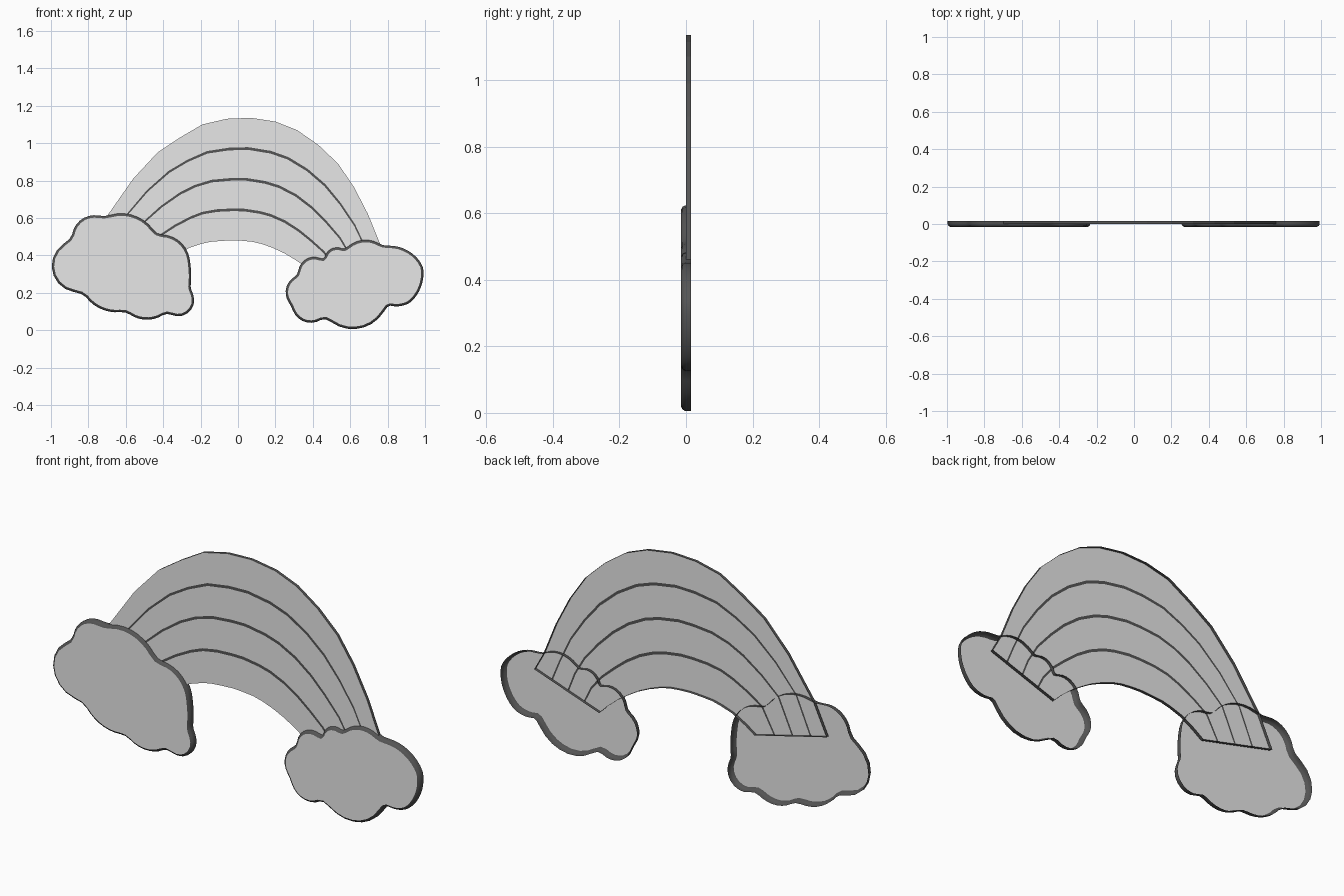
import bpy, bmesh, math
from mathutils import Vector

if "Cube" in bpy.data.objects:
    bpy.data.objects.remove(bpy.data.objects["Cube"])

BACK = 0.015      # open back plane of every shell


def material(name, v):
    m = bpy.data.materials.new(name)
    m.diffuse_color = (v, v, v, 1)
    m.use_nodes = True
    m.node_tree.nodes["Principled BSDF"].inputs["Base Color"].default_value = m.diffuse_color
    return m


MATS = [material("light_grey", 0.8), material("dark_grey", 0.09)]


def finish(name, bm):
    me = bpy.data.meshes.new(name)
    bm.to_mesh(me)
    bm.free()
    for m in MATS:
        me.materials.append(m)
    ob = bpy.data.objects.new(name, me)
    bpy.context.collection.objects.link(ob)


def wall(bm, a, b, smooth):
    """Dark wall between two closed rings (clockwise seen from the front)."""
    n = len(a)
    for i in range(n):
        j = (i + 1) % n
        f = bm.faces.new((a[i], b[i], b[j], a[j]))
        f.material_index = 1
        f.smooth = smooth


def lobed_outline(lobes, steps=9):
    """Circular arcs between notch points; each lobe is (x, z, bulge)."""
    pts = []
    for k, (x, z, h) in enumerate(lobes):
        p = Vector((x, z))
        q = Vector(lobes[(k + 1) % len(lobes)][:2])
        d = q - p
        out = Vector((-d.y, d.x)).normalized()
        c = d.length / 2
        r = (c * c + h * h) / (2 * h)
        half = 2 * math.atan2(h, c)
        centre = (p + q) / 2 + out * (h - r)
        for s in range(steps):
            ang = half * (2 * s / steps - 1)
            pts.append(centre + out * r * math.cos(ang)
                       + d.normalized() * r * math.sin(ang))
    n = len(pts)   # soften the notches slightly
    return [(pts[i - 1] + pts[i] * 2 + pts[(i + 1) % n]) / 4 for i in range(n)]


def cloud(name, lobes):
    pts = lobed_outline(lobes)
    n = len(pts)
    normals = []
    for i in range(n):
        d = pts[(i + 1) % n] - pts[i - 1]
        normals.append(Vector((-d.y, d.x)).normalized())
    bm = bmesh.new()
    rings = []
    # straight wall, then a rounded front rim
    for inset, y in ((0, BACK), (0, -0.003), (0.004, -0.010), (0.013, -0.015)):
        ring = []
        for p, nn in zip(pts, normals):
            q = p - nn * inset
            ring.append(bm.verts.new((q.x, y, q.y)))
        rings.append(ring)
    for a, b in zip(rings, rings[1:]):
        wall(bm, a, b, True)
    bm.faces.new(rings[-1][::-1])   # light front plate
    finish(name, bm)


cloud("left_cloud", [
    (-.83, .20, .14), (-.89, .485, .06), (-.715, .605, .06), (-.435, .51, .055),
    (-.255, .355, .005), (-.255, .22, .085), (-.38, .095, .043), (-.60, .10, .042)])
cloud("right_cloud", [
    (.32, .295, .053), (.46, .375, .037), (.57, .43, .043), (.775, .45, .04),
    (.99, .34, .025), (.925, .15, .015), (.80, .135, .098), (.465, .07, .06),
    (.285, .13, .048)])

# Rainbow: stations along the arch as outer, middle and inner (x, z)
ARCH = [
    (-.77, .46, -.575, .4125, -.38, .365), (-.70, .61, -.50, .58, -.33, .40),
    (-.56, .81, -.41, .66, -.26, .44), (-.43, .95, -.31, .73, -.20, .46),
    (-.31, 1.03, -.23, .77, -.15, .472), (-.19, 1.10, -.14, .797, -.09, .477),
    (-.06, 1.13, -.04, .806, -.03, .48), (.07, 1.135, .04, .807, .02, .478),
    (.20, 1.115, .145, .79, .08, .472), (.315, 1.07, .22, .767, .13, .46),
    (.43, .99, .31, .72, .19, .438), (.535, .89, .395, .655, .25, .41),
    (.62, .765, .47, .58, .30, .38), (.695, .62, .545, .493, .36, .34),
    (.76, .46, .60, .40, .42, .29), (.81, .37, .635, .31, .46, .25)]
S = 0.011   # half width of the dark dividing lines
ROWS = [0, .25 - S, .25 + S, .5 - S, .5 + S, .75 - S, .75 + S, 1]

bm = bmesh.new()
grid = []
for t in ROWS:
    wo, wm, wi = (1 - t) * (1 - 2 * t), 4 * t * (1 - t), t * (2 * t - 1)
    grid.append([bm.verts.new((wo * a + wm * c + wi * e, 0, wo * b + wm * d + wi * f))
                 for a, b, c, d, e, f in ARCH])
# light bands alternate with thin dark lines
for r in range(len(ROWS) - 1):
    for i in range(len(ARCH) - 1):
        f = bm.faces.new((grid[r][i], grid[r + 1][i], grid[r + 1][i + 1], grid[r][i + 1]))
        f.material_index = r % 2
# dark edge wall around the arch
rim = (grid[0] + [row[-1] for row in grid[1:-1]] + grid[-1][::-1]
       + [row[0] for row in grid[-2:0:-1]])
back = [bm.verts.new((v.co.x, BACK, v.co.z)) for v in rim]
wall(bm, back, rim, False)
finish("rainbow", bm)
